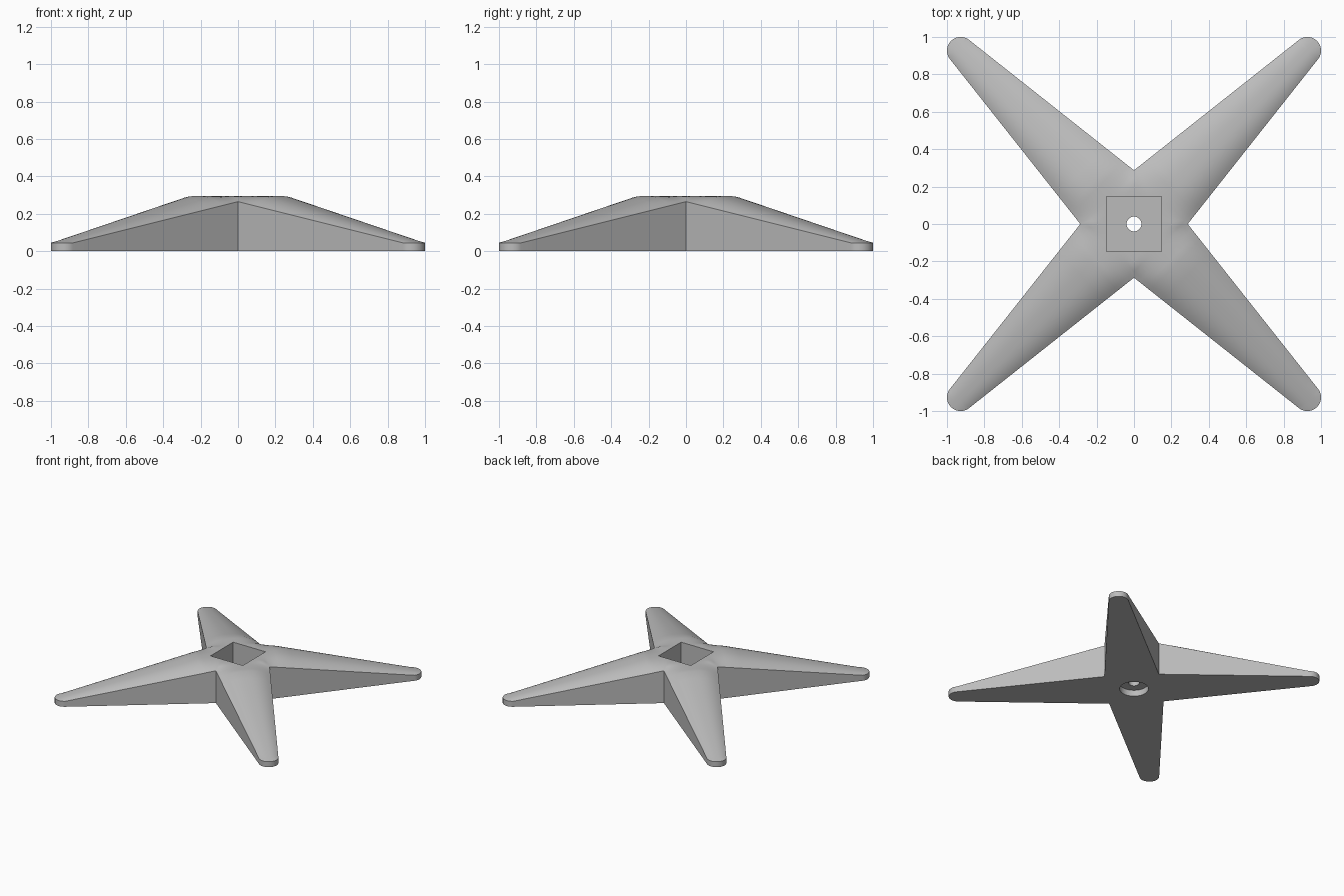
import bpy, bmesh, math
from mathutils import Matrix

if "Cube" in bpy.data.objects:
    bpy.data.objects.remove(bpy.data.objects["Cube"], do_unlink=True)

TOP, RIM = 0.295, 0.045             # hub height, foot rim height
NOTCH = 0.203                       # arm root, measured along the arm
TIP_R, TIP_C = 0.073, 1.311         # rounded foot radius and centre
TAN_U, TAN_W = 1.3195, 0.0725       # where the straight side meets the foot
END = TIP_C + TIP_R

grey = bpy.data.materials.new("light_grey")
grey.use_nodes = True
grey.diffuse_color = (0.5, 0.5, 0.5, 1)
grey.node_tree.nodes["Principled BSDF"].inputs["Base Color"].default_value = (0.5, 0.5, 0.5, 1)


def lerp(a, b, t):
    return a + (b - a) * t


def half_width(u):
    if u <= NOTCH:
        return u
    if u <= TAN_U:
        return lerp(NOTCH, TAN_W, (u - NOTCH) / (TAN_U - NOTCH))
    return math.sqrt(max(0, TIP_R ** 2 - (u - TIP_C) ** 2))


def ridge(u):
    return TOP if u < 0.311 else lerp(TOP, RIM, (u - 0.311) / (END - 0.311))


def edge(u):
    if u <= NOTCH:
        t = max(0, (u - 0.14) / (NOTCH - 0.14))
        return TOP - 0.03 * t * t
    return max(RIM, lerp(0.265, RIM, (u - NOTCH) / (TAN_U - NOTCH)))


# Stations from the hub centre to the end of the foot
stations = [0, 0.07, 0.14, 0.16, 0.18, NOTCH, 0.24, 0.275, 0.311]
stations += [lerp(0.311, TAN_U, i / 12) for i in range(1, 13)]
start = math.asin((TAN_U - TIP_C) / TIP_R)
stations += [TIP_C + TIP_R * math.sin(lerp(start, math.pi / 2, i / 10)) for i in range(1, 11)]
N = 16

# Crowned top surface, one arm repeated four times
bm = bmesh.new()
for k in range(4):
    turn = Matrix.Rotation(math.pi / 4 + k * math.pi / 2, 3, 'Z')
    rows = []
    for u in stations:
        row = []
        for j in range(N + 1):
            v = 2 * j / N - 1
            z = lerp(ridge(u), edge(u), abs(v) ** 2.5)
            co = turn @ Matrix.Identity(3).col[0] * u + turn @ Matrix.Identity(3).col[1] * (v * half_width(u))
            co.z = z
            row.append(bm.verts.new(co))
        rows.append(row)
    for a, b in zip(rows, rows[1:]):
        for j in range(N):
            bm.faces.new((a[j], b[j], b[j + 1], a[j + 1]))
bmesh.ops.remove_doubles(bm, verts=bm.verts, dist=0.0002)

# Upright side walls and flat underside
rim = [e for e in bm.edges if e.is_boundary]
walls = bmesh.ops.extrude_edge_only(bm, edges=rim)["geom"]
for g in walls:
    if isinstance(g, bmesh.types.BMVert):
        g.co.z = 0
bmesh.ops.holes_fill(bm, edges=[e for e in bm.edges if e.is_boundary], sides=0)
bmesh.ops.recalc_face_normals(bm, faces=bm.faces)
mesh = bpy.data.meshes.new("star_base")
bm.to_mesh(mesh)
bm.free()
base = bpy.data.objects.new("star_base", mesh)
bpy.context.collection.objects.link(base)
mesh.materials.append(grey)


def cut(name):
    cutter = bpy.context.object
    cutter.name = name
    cutter.hide_render = True
    cutter.data.materials.append(grey)
    mod = base.modifiers.new(name, 'BOOLEAN')
    mod.operation, mod.solver, mod.object = 'DIFFERENCE', 'EXACT', cutter
    bpy.ops.object.select_all(action='DESELECT')
    base.select_set(True)
    bpy.context.view_layer.objects.active = base
    bpy.ops.object.modifier_apply(modifier=name)
    bpy.data.objects.remove(cutter, do_unlink=True)


# Square socket, bolt hole and wider recess underneath
bpy.ops.mesh.primitive_cube_add(size=1, location=(0, 0, 0.25))
bpy.context.object.scale = (0.294, 0.294, 0.3)
cut("socket_cutter")
bpy.ops.mesh.primitive_cylinder_add(vertices=32, radius=0.04, depth=0.4, location=(0, 0, 0.05))
cut("bolt_cutter")
bpy.ops.mesh.primitive_cylinder_add(vertices=48, radius=0.107, depth=0.1, location=(0, 0, 0))
cut("recess_cutter")

bpy.ops.object.shade_smooth_by_angle(angle=math.radians(30))
